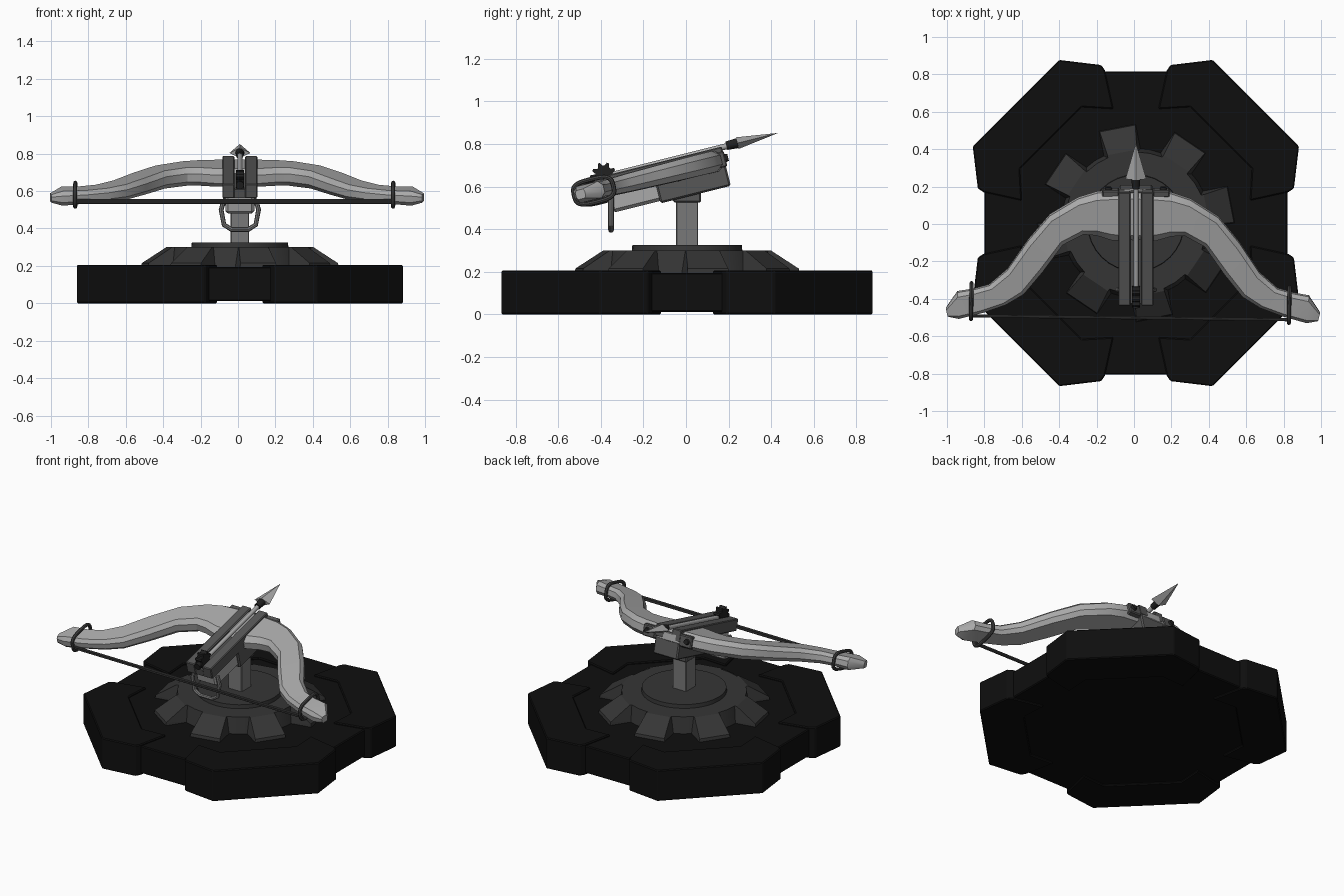
import bpy, bmesh, math
from mathutils import Matrix, Vector

cube = bpy.data.objects.get("Cube")
if cube:
    bpy.data.objects.remove(cube, do_unlink=True)


def material(name, value):
    m = bpy.data.materials.new(name)
    m.use_nodes = True
    colour = (value, value, value, 1)
    m.diffuse_color = colour
    m.node_tree.nodes["Principled BSDF"].inputs["Base Color"].default_value = colour
    return m


BLACK = material("base_black", 0.0045)
GEAR = material("gear_charcoal", 0.036)
DARK = material("fitting_black", 0.015)
RAIL = material("rail_dark_grey", 0.095)
STRING = material("string_grey", 0.06)
POST = material("post_grey", 0.19)
PALE = material("limb_light_grey", 0.4)

GROUND = Matrix.Translation((0.01, 0.005, 0))
# Frame of the tilted weapon: y runs along the rail, z is square to it
TILT = Matrix.Translation((0.01, 0, 0.62)) @ Matrix.Rotation(math.radians(14), 4, 'X')
YAW = Matrix.Rotation(math.radians(-0.7), 4, 'Z')
BOW = YAW @ Matrix.Translation((0, 0, 0.62)) @ Matrix.Rotation(math.radians(14), 4, 'X')


def smooth(ob):
    bpy.ops.object.select_all(action='DESELECT')
    ob.select_set(True)
    bpy.context.view_layer.objects.active = ob
    bpy.ops.object.shade_smooth_by_angle(angle=math.radians(32))


def finish(name, bm, mat, matrix, bevel=0, soft=False):
    bmesh.ops.recalc_face_normals(bm, faces=bm.faces)
    me = bpy.data.meshes.new(name)
    bm.to_mesh(me)
    bm.free()
    me.materials.append(mat)
    me.transform(matrix)
    ob = bpy.data.objects.new(name, me)
    bpy.context.collection.objects.link(ob)
    if bevel:
        mod = ob.modifiers.new("edge_bevel", 'BEVEL')
        mod.width = bevel
        mod.segments = 1
    if soft:
        smooth(ob)
    return ob


def box(name, mat, lo, hi, matrix, bevel=0):
    bm = bmesh.new()
    bmesh.ops.create_cube(bm, size=1)
    lo, hi = Vector(lo), Vector(hi)
    for v in bm.verts:
        v.co = (lo + hi) / 2 + v.co * (hi - lo)
    return finish(name, bm, mat, matrix, bevel)


def prism(name, mat, points, z0, z1, matrix, bevel=0):
    bm = bmesh.new()
    face = bm.faces.new([bm.verts.new((x, y, z0)) for x, y in points])
    new = bmesh.ops.extrude_face_region(bm, geom=[face])["geom"]
    for v in new:
        if isinstance(v, bmesh.types.BMVert):
            v.co.z = z1
    return finish(name, bm, mat, matrix, bevel)


def cone(name, mat, r1, r2, start, length, matrix, axis='Z', sides=16, soft=True):
    turn = {'Z': Matrix(), 'Y': Matrix.Rotation(-math.pi / 2, 4, 'X'),
            'X': Matrix.Rotation(math.pi / 2, 4, 'Y')}[axis]
    bm = bmesh.new()
    bmesh.ops.create_cone(bm, cap_ends=True, segments=sides, radius1=r1, radius2=r2, depth=length,
                          matrix=Matrix.Translation((0, 0, length / 2)))
    return finish(name, bm, mat, matrix @ Matrix.Translation(start) @ turn, 0, soft)


def tube(name, mat, points, radius, matrix, cyclic=False):
    cu = bpy.data.curves.new(name, 'CURVE')
    cu.dimensions = '3D'
    cu.bevel_depth = radius
    cu.bevel_resolution = 2
    cu.use_fill_caps = True
    line = cu.splines.new('POLY')
    line.points.add(len(points) - 1)
    for p, co in zip(line.points, points):
        p.co = (*(matrix @ Vector(co)), 1)
    line.use_cyclic_u = cyclic
    cu.materials.append(mat)
    ob = bpy.data.objects.new(name, cu)
    bpy.context.collection.objects.link(ob)
    bpy.ops.object.select_all(action='DESELECT')
    ob.select_set(True)
    bpy.context.view_layer.objects.active = ob
    bpy.ops.object.convert(target='MESH')
    smooth(bpy.context.view_layer.objects.active)


# Base: a lower core with four raised corner blocks
core = [(0.4, 0.81), (0.81, 0.4), (0.81, -0.4), (0.4, -0.81)]
core += [(-x, -y) for x, y in core]
prism("base_core", BLACK, core, 0.012, 0.195, GROUND, 0.006)
half = [(0.12, 0.61), (0.165, 0.815), (0.185, 0.845), (0.41, 0.872)]
corner = [(0.29, 0.62)] + half + [(y, x) for x, y in reversed(half)] + [(0.62, 0.29)]
for i in range(4):
    prism("base_corner", BLACK, corner, 0, 0.206,
          GROUND @ Matrix.Rotation(i * math.pi / 2, 4, 'Z'), 0.006)

# Gear with sloping teeth, and the turntable disc on it
cone("gear_body", GEAR, 0.4, 0.38, (0, 0, 0.19), 0.11, GROUND, sides=32)
for i in range(8):
    bm = bmesh.new()
    for s in (-1, 1):
        for r, w, z in ((0.3, 0.1, 0.19), (0.52, 0.1, 0.19), (0.515, 0.097, 0.215),
                        (0.385, 0.08, 0.3), (0.3, 0.08, 0.3)):
            bm.verts.new((r, s * w, z))
    bmesh.ops.convex_hull(bm, input=bm.verts)
    bmesh.ops.dissolve_limit(bm, angle_limit=0.02, verts=bm.verts, edges=bm.edges)
    finish("gear_tooth", bm, GEAR, GROUND @ Matrix.Rotation(math.radians(11 + 45 * i), 4, 'Z'))
cone("turntable", GEAR, 0.26, 0.257, (0, 0, 0.295), 0.03, GROUND, sides=32)

# Post and its cap
box("post", POST, (-0.05, -0.052, 0.32), (0.05, 0.052, 0.58), GROUND, 0.004)
box("post_cap", RAIL, (-0.062, -0.065, 0.525), (0.062, 0.065, 0.575), GROUND, 0.006)

# Stock: pale rear grip, grey front block, grooved rail on top
box("stock_grip", PALE, (-0.078, -0.37, -0.056), (0.078, -0.1, 0.06), TILT, 0.015)
box("stock_block", RAIL, (-0.09, -0.14, -0.067), (0.09, 0.2, 0.06), TILT, 0.008)
box("rail_floor", RAIL, (-0.09, -0.415, 0.045), (0.09, 0.2, 0.092), TILT)
for s in (-1, 1):
    lo, hi = sorted((s * 0.028, s * 0.094))
    box("rail_side", RAIL, (lo, -0.42, 0.045), (hi, 0.203, 0.122), TILT, 0.005)

# Bow limbs: outer point, inner point and half thickness at each station
stations = [((0, 0.205), (0, -0.075), 0.05),
            ((0.1, 0.2), (0.12, -0.07), 0.05),
            ((0.2, 0.188), (0.2, -0.045), 0.05),
            ((0.3, 0.155), (0.27, -0.04), 0.05),
            ((0.45, 0.06), (0.38, -0.1), 0.049),
            ((0.565, -0.08), (0.485, -0.25), 0.046),
            ((0.675, -0.245), (0.585, -0.375), 0.042),
            ((0.77, -0.33), (0.68, -0.435), 0.038),
            ((0.855, -0.355), (0.8, -0.48), 0.036),
            ((0.94, -0.37), (0.93, -0.515), 0.04),
            ((1.0, -0.46), (0.99, -0.505), 0.022)]
section = [(0, -0.45), (0.14, -1), (0.86, -1), (1, -0.45), (1, 0.45), (0.86, 1), (0.14, 1), (0, 0.45)]
mirrored = [((-o[0], o[1]), (-i[0], i[1]), t) for o, i, t in reversed(stations[1:])]
bm = bmesh.new()
rings = []
for o, i, t in mirrored + stations:
    o, i = Vector(o), Vector(i)
    rings.append([bm.verts.new((*i.lerp(o, s), 0.062 + t * h)) for s, h in section])
for a, b in zip(rings, rings[1:]):
    for k in range(8):
        n = (k + 1) % 8
        bm.faces.new((a[k], a[n], b[n], b[k]))
bm.faces.new(rings[0])
bm.faces.new(rings[-1])
finish("bow_limbs", bm, PALE, BOW, 0, True)

# Bands around the limb ends, and the string between them
def squared(a):
    return math.copysign(abs(a) ** 0.6, a)


for x in (-0.865, 0.835):
    loop = [(x, -0.42 + 0.095 * squared(math.cos(a)), 0.064 + 0.055 * squared(math.sin(a)))
            for a in (k * math.pi / 12 for k in range(24))]
    tube("limb_band", STRING, loop, 0.011, BOW, True)
for z in (0.042, 0.054):
    tube("bowstring", STRING, [(-0.865, -0.505, z), (0.835, -0.505, z)], 0.007, BOW)

# Brackets and bolts where the limbs meet the block
for s in (-1, 1):
    x = s * 0.135
    box("limb_bracket", RAIL, (x - 0.045, 0.17, 0.025), (x + 0.045, 0.207, 0.1), TILT, 0.006)
    cone("bracket_bolt", DARK, 0.02, 0.016, (x + s * 0.012, 0.205, 0.065), 0.015, TILT, 'Y', 12)

# Bolt projectile lying in the groove
cone("arrow_shaft", PALE, 0.014, 0.014, (0, -0.36, 0.118), 0.63, TILT, 'Y', 12)
cone("arrow_nock", DARK, 0.022, 0.018, (0, -0.43, 0.118), 0.08, TILT, 'Y', 12)
cone("arrow_collar", DARK, 0.02, 0.024, (0, 0.225, 0.12), 0.055, TILT, 'Y', 12)
cone("arrow_head", PALE, 0.056, 0.001, (0, 0.278, 0.12), 0.195,
     TILT @ Matrix.Translation((0, 0, 0.06)) @ Matrix.Diagonal((1, 1, 0.5, 1)), 'Y', 4, False)

# Toothed release wheel at the rear of the rail
wheel = []
for k in range(32):
    a = (k + 0.5) * math.pi / 16
    r = 0.056 if k % 4 < 2 else 0.04
    wheel.append((r * math.cos(a), r * math.sin(a)))
prism("release_wheel", DARK, wheel, -0.022, 0.022,
      TILT @ Matrix.Translation((0, -0.365, 0.13)) @ Matrix.Rotation(math.pi / 2, 4, 'Y'))

# Hanging stirrup handle under the grip
side = [(0.085, 0.555), (0.1, 0.5), (0.085, 0.42), (0.045, 0.395)]
handle = [(-x, -0.352, z) for x, z in side] + [(x, -0.352, z) for x, z in reversed(side)]
tube("stirrup_handle", POST, handle, 0.013, Matrix.Translation((0.01, 0, 0)))
